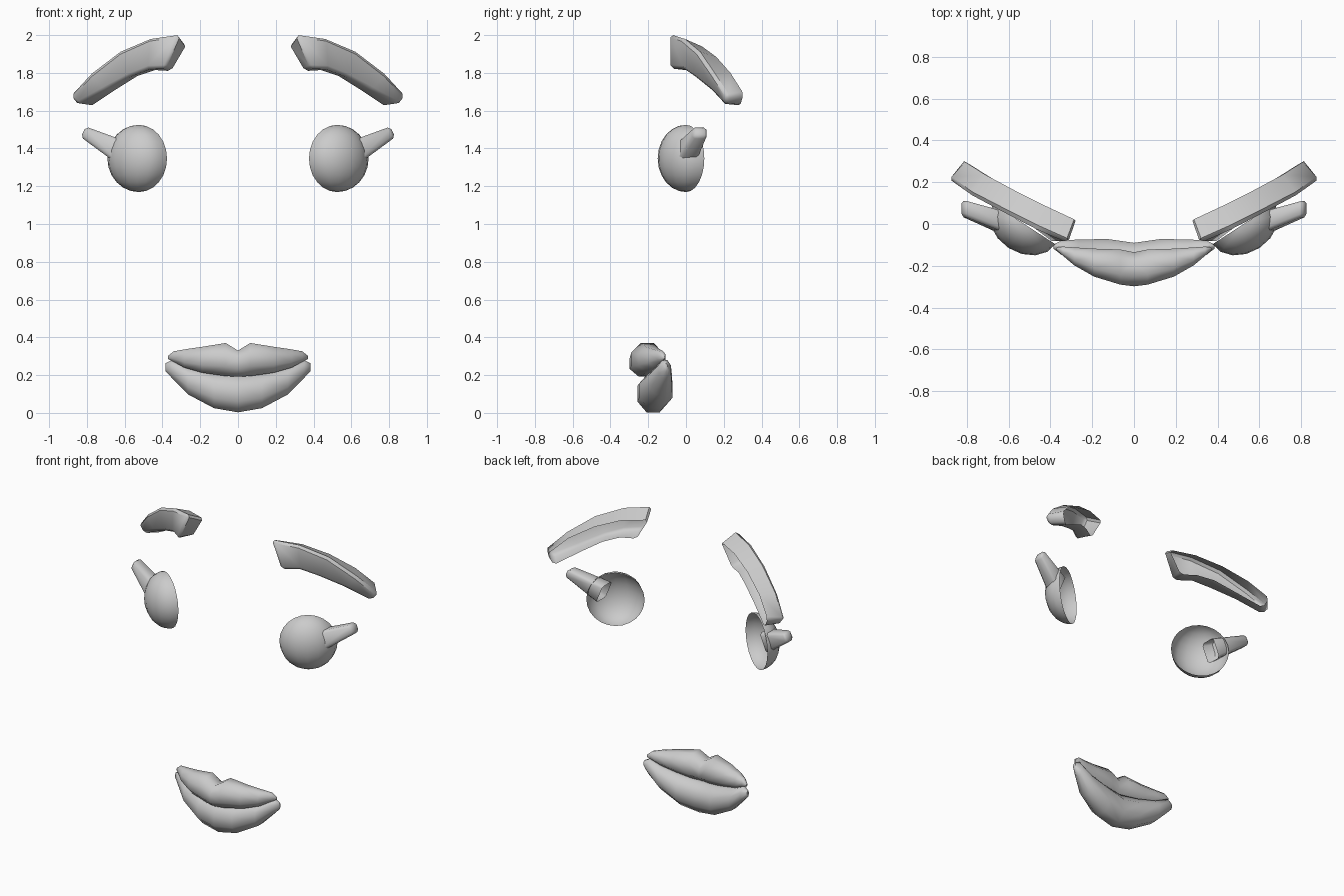
import bpy, bmesh, math
from mathutils import Matrix, Vector

if "Cube" in bpy.data.objects:
    bpy.data.objects.remove(bpy.data.objects["Cube"])

grey = bpy.data.materials.new("plain grey")
grey.diffuse_color = (0.6, 0.6, 0.6, 1)
grey.use_nodes = True
grey.node_tree.nodes["Principled BSDF"].inputs["Base Color"].default_value = grey.diffuse_color


def finish(name, bm, angle, recalc=True, mirror_merge=False):
    """Turn a bmesh of the +x half into a mirrored, smooth-shaded object."""
    if recalc:
        bmesh.ops.recalc_face_normals(bm, faces=bm.faces)
    me = bpy.data.meshes.new(name)
    bm.to_mesh(me)
    bm.free()
    me.materials.append(grey)
    ob = bpy.data.objects.new(name, me)
    bpy.context.collection.objects.link(ob)
    bpy.ops.object.select_all(action='DESELECT')
    ob.select_set(True)
    bpy.context.view_layer.objects.active = ob
    bpy.ops.object.shade_smooth_by_angle(angle=math.radians(angle))
    mod = ob.modifiers.new("mirror", 'MIRROR')
    mod.use_mirror_merge = mirror_merge
    return ob


def loft(rings, closed=True, cap_start=True, cap_end=True):
    """Skin a list of rings having equal point counts."""
    bm = bmesh.new()
    vs = [[bm.verts.new(p) for p in ring] for ring in rings]
    n = len(vs[0])
    for a, b in zip(vs, vs[1:]):
        for i in range(n if closed else n - 1):
            j = (i + 1) % n
            bm.faces.new((a[i], a[j], b[j], b[i]))
    if cap_start:
        bm.faces.new(vs[0])
    if cap_end:
        bm.faces.new(vs[-1])
    bmesh.ops.recalc_face_normals(bm, faces=bm.faces)
    return bm


def chamfer(bm, width):
    sharp = [e for e in bm.edges
             if len(e.link_faces) == 2 and e.calc_face_angle() > math.radians(50)]
    bmesh.ops.bevel(bm, geom=sharp, offset=width, segments=1,
                    affect='EDGES', clamp_overlap=True)


# Eyebrows: arched channel, open at the back
# each station: back top, front top, front bottom, back bottom
brow = [
    [(.27, .015, 1.955), (.31, -.09, 2.01), (.385, -.095, 1.825), (.355, .02, 1.81)],
    [(.42, .085, 1.94), (.47, -.02, 1.985), (.475, -.02, 1.82), (.44, .07, 1.815)],
    [(.57, .16, 1.885), (.63, .06, 1.915), (.575, .035, 1.78), (.53, .13, 1.785)],
    [(.71, .235, 1.80), (.785, .14, 1.795), (.705, .125, 1.71), (.65, .20, 1.71)],
    [(.82, .305, 1.69), (.895, .22, 1.675), (.85, .20, 1.63), (.785, .285, 1.62)],
]
bm = loft(brow, closed=False)
chamfer(bm, .018)
finish("eyebrows", bm, 50)

# Eyes: flattened half shells turned outward, open at the back
bm = bmesh.new()
bmesh.ops.create_uvsphere(bm, u_segments=16, v_segments=12, radius=.178)
bmesh.ops.delete(bm, geom=[v for v in bm.verts if v.co.y > .001], context='VERTS')
bm.transform(Matrix.Translation((.525, 0, 1.347))
             @ Matrix.Rotation(math.radians(33), 4, 'Z')
             @ Matrix.Diagonal((1, .77, 1, 1)))
finish("eyes", bm, 60, recalc=False)


# Eyelashes: tapered pegs starting inside the eye shells
def peg_ring(top, bottom, y, half):
    return [(top[0], y - half, top[1]), (top[0], y + half, top[1]),
            (bottom[0], y + half, bottom[1]), (bottom[0], y - half, bottom[1])]


bm = loft([peg_ring((.585, 1.435), (.635, 1.315), .0, .052),
           peg_ring((.805, 1.515), (.832, 1.460), .075, .038)], cap_start=False)
chamfer(bm, .014)
finish("eyelashes", bm, 50)


# Lips: eight-sided tubes tapering to the mouth corners
def lip_ring(x, z0, z1, y0, y1):
    k = 1 / math.cos(math.pi / 8)
    ring = []
    for i in range(8):
        a = math.pi / 4 * (i + .5)
        ring.append((x, (y0 + y1) / 2 + (y1 - y0) / 2 * k * math.cos(a),
                     (z0 + z1) / 2 + (z1 - z0) / 2 * k * math.sin(a)))
    return ring


# stations: x, bottom, top, front, back
upper = [(0, .192, .33, -.298, -.135), (.065, .195, .37, -.290, -.122),
         (.19, .213, .35, -.252, -.118), (.285, .24, .336, -.198, -.112),
         (.34, .27, .326, -.152, -.108), (.37, .285, .302, -.125, -.112)]
lower = [(0, .003, .20, -.258, -.09), (.127, .025, .21, -.248, -.072),
         (.265, .098, .24, -.20, -.074), (.35, .185, .28, -.145, -.08),
         (.385, .222, .262, -.118, -.098)]
for name, stations in (("upper_lip", upper), ("lower_lip", lower)):
    bm = loft([lip_ring(*s) for s in stations], cap_start=False)
    finish(name, bm, 60, mirror_merge=True)
